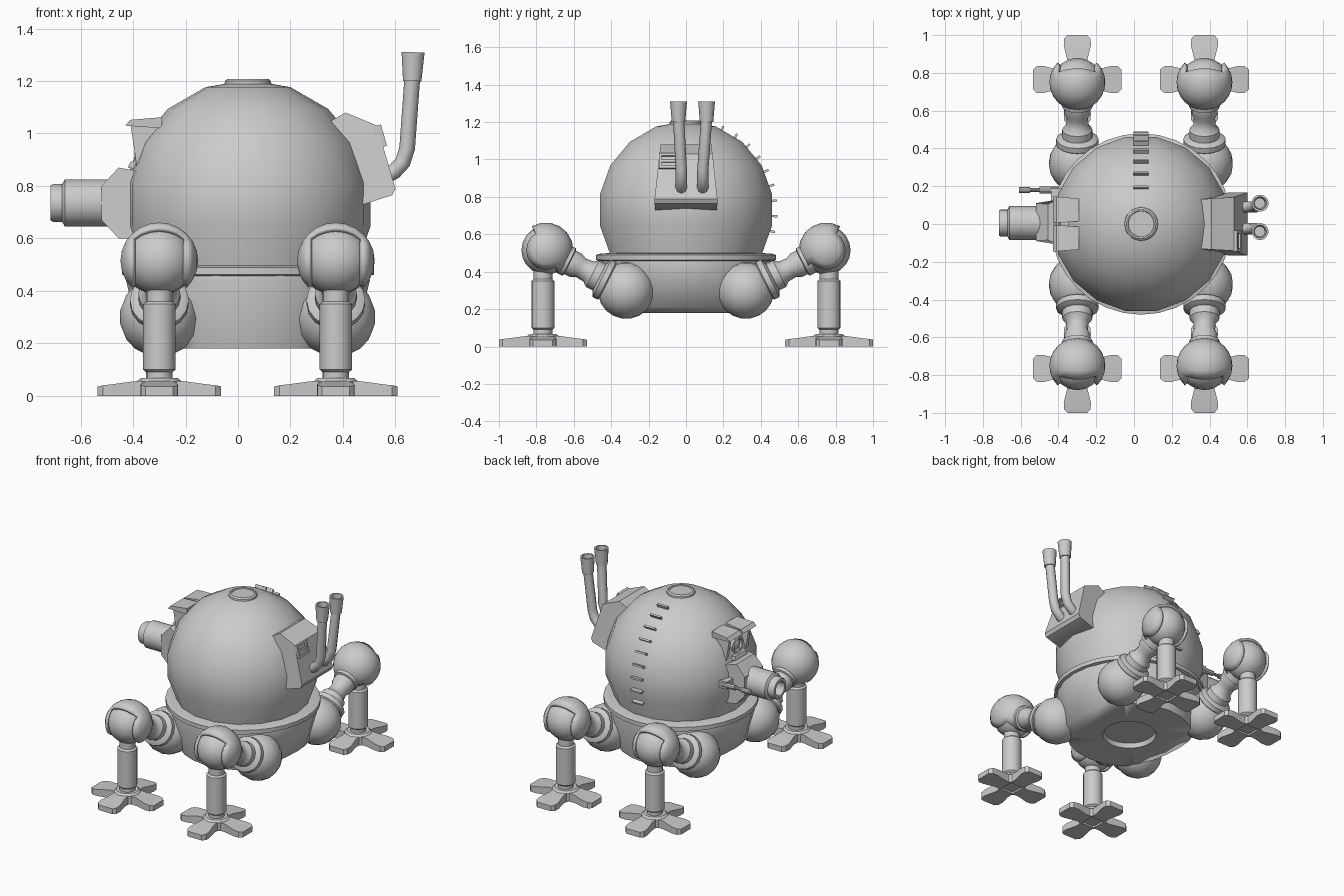
import bpy, bmesh, math
from mathutils import Vector, Matrix

if "Cube" in bpy.data.objects:
    bpy.data.objects.remove(bpy.data.objects["Cube"])

MAT = bpy.data.materials.new("plain_grey")
MAT.diffuse_color = (0.6, 0.6, 0.6, 1)
MAT.use_nodes = True
MAT.node_tree.nodes["Principled BSDF"].inputs["Base Color"].default_value = MAT.diffuse_color
CX = 0.038          # body centre in x
R = 0.475           # body radius
CZ = 0.73           # body centre height


def finish(name, bm, matrix=None, angle=35):
    bmesh.ops.remove_doubles(bm, verts=bm.verts, dist=1e-5)
    bmesh.ops.recalc_face_normals(bm, faces=bm.faces)
    me = bpy.data.meshes.new(name)
    bm.to_mesh(me)
    bm.free()
    if matrix:
        me.transform(matrix)
    me.materials.append(MAT)
    ob = bpy.data.objects.new(name, me)
    bpy.context.collection.objects.link(ob)
    bpy.ops.object.select_all(action='DESELECT')
    ob.select_set(True)
    bpy.context.view_layer.objects.active = ob
    bpy.ops.object.shade_smooth_by_angle(angle=math.radians(angle))
    return ob


def place(loc, axis=(0, 0, 1)):
    q = Vector(axis).to_track_quat('Z', 'Y')
    return Matrix.Translation(loc) @ q.to_matrix().to_4x4()


def lathe(name, profile, loc, axis=(0, 0, 1), seg=18):
    """Spin (radius, height) points about an axis."""
    bm = bmesh.new()
    vs = [bm.verts.new((r, 0, h)) for r, h in profile]
    es = [bm.edges.new(p) for p in zip(vs, vs[1:])]
    bmesh.ops.spin(bm, geom=vs + es, cent=(0, 0, 0), axis=(0, 0, 1),
                   angle=2 * math.pi, steps=seg, use_merge=True)
    return finish(name, bm, place(loc, axis))


def loft(name, pts, yc=0.0):
    """Closed xz outline, each point with its own half width in y."""
    bm = bmesh.new()
    a = [bm.verts.new((x, yc - w, z)) for x, z, w in pts]
    b = [bm.verts.new((x, yc + w, z)) for x, z, w in pts]
    bm.faces.new(a)
    bm.faces.new(b[::-1])
    for i in range(len(pts)):
        j = (i + 1) % len(pts)
        bm.faces.new((a[i], b[i], b[j], a[j]))
    return finish(name, bm)


def box(name, size, matrix):
    bm = bmesh.new()
    bmesh.ops.create_cube(bm, size=1, matrix=Matrix.Diagonal((*size, 1)))
    return finish(name, bm, matrix)


def ball(name, r, loc, axis=(0, 0, 1), seg=18, rings=10):
    bm = bmesh.new()
    bmesh.ops.create_uvsphere(bm, u_segments=seg, v_segments=rings, radius=r)
    return finish(name, bm, place(loc, axis))


# Body dome, open at the collar
arc = [math.radians(a) for a in range(90, -31, -20)]
lathe("body_dome", [(max(R * math.cos(a), 0), R * math.sin(a)) for a in arc]
      + [(0.41, -0.25)], (CX, 0, CZ))

# Collar and base tub with recessed floor
lathe("collar", [(0.40, 0.5), (0.455, 0.497), (0.48, 0.49), (0.48, 0.462), (0.45, 0.455)],
      (CX, 0, 0), seg=32)
tub = lathe("base_tub", [(0.46, 0.465), (0.465, 0.44), (0.40, 0.18), (0.17, 0.18),
                         (0.16, 0.21), (0, 0.21)], (CX, 0, 0), seg=24)
bm = bmesh.new()
bm.from_mesh(tub.data)
for s in (-1, 1):                      # sloped undersides
    cut = bmesh.ops.bisect_plane(bm, geom=bm.verts[:] + bm.edges[:] + bm.faces[:],
                                 plane_co=(CX + s * 0.28, 0, 0.18),
                                 plane_no=(s * 0.42, 0, -1), clear_outer=True)
    bmesh.ops.holes_fill(bm, edges=[e for e in cut["geom_cut"]
                                    if isinstance(e, bmesh.types.BMEdge)])
bm.to_mesh(tub.data)
bm.free()

# Top hatch
lathe("hatch_ring", [(0.09, 1.18), (0.088, 1.20), (0.078, 1.208), (0.07, 1.207),
                     (0.068, 1.203), (0, 1.206)], (CX, 0, 0), seg=20)

# Row of staples down one side
for i in range(9):
    a = math.radians(66 - i * 10)
    d = Vector((0, math.cos(a), math.sin(a)))
    box("staple", (0.08, 0.012, 0.03), place(Vector((CX, 0, CZ)) + d * 0.475, d))

# Exhaust housing
loft("exhaust_housing", [(0.34, 1.04, 0.13), (0.41, 1.08, 0.135), (0.53, 1.03, 0.142),
                         (0.60, 0.79, 0.168), (0.588, 0.765, 0.168),
                         (0.48, 0.73, 0.165), (0.36, 0.76, 0.15)])
slope = Vector((0.24, 0, 0.07)).normalized()
vent = place((0.542, -0.09, 0.99), slope)
for s in (-1, 1):                      # vent frame
    off = Matrix.Translation((0, s * 0.035, 0))
    v = Matrix.Translation((0.542, -0.09, 0.99)) @ Matrix.Rotation(math.radians(-16), 4, 'Y')
    box("vent_frame_rail", (0.03, 0.11, 0.014), v @ Matrix.Translation((0, 0, s * 0.035)))
    box("vent_frame_post", (0.03, 0.014, 0.07), v @ Matrix.Translation((0, s * 0.048, 0)))
box("vent_slat", (0.02, 0.09, 0.015), v)

# Exhaust pipes with hollow flared caps
for y0, y1 in ((-0.025, -0.04), (0.09, 0.11)):
    cu = bpy.data.curves.new("pipe_path", 'CURVE')
    cu.dimensions = '3D'
    cu.bevel_depth = 0.03
    cu.bevel_resolution = 2
    path = [(0.55, y0, 0.83), (0.595, y0, 0.855), (0.628, y0, 0.89),
            (0.645, y0, 0.945), (0.665, y1, 1.22)]
    sp = cu.splines.new('POLY')
    sp.points.add(len(path) - 1)
    for p, c in zip(sp.points, path):
        p.co = (*c, 1)
    tmp = bpy.data.objects.new("pipe_path", cu)
    bpy.context.collection.objects.link(tmp)
    bm = bmesh.new()
    bm.from_mesh(tmp.to_mesh())
    bpy.data.objects.remove(tmp)
    finish("exhaust_pipe", bm, angle=50)
    lathe("exhaust_cap", [(0, 0), (0.036, 0), (0.045, 0.11), (0.034, 0.11), (0.028, 0.04),
                          (0, 0.04)], (0.664, y1, 1.2), (0.03, 0, 1), seg=14)

# Cannon and its mount
loft("cannon_mount", [(-0.52, 0.80, 0.10), (-0.455, 0.87, 0.095), (-0.40, 0.86, 0.12),
                      (-0.31, 0.86, 0.14), (-0.31, 0.62, 0.13), (-0.40, 0.60, 0.12),
                      (-0.455, 0.60, 0.095), (-0.52, 0.67, 0.10)], 0.01)
lathe("cannon_barrel", [(0, 0), (0.09, 0), (0.09, 0.20), (0.072, 0.21), (0.072, 0.245),
                        (0.066, 0.255), (0.048, 0.255), (0.044, 0.17), (0, 0.17)],
      (-0.46, 0.005, 0.735), (-1, 0, 0), seg=20)
lathe("side_gun", [(0, 0), (0.018, 0), (0.018, 0.10), (0.010, 0.10), (0.010, 0.15),
                   (0.017, 0.15), (0.017, 0.21), (0, 0.21)],
      (-0.40, 0.18, 0.75), (-1, 0, 0), seg=10)
box("side_gun_bracket", (0.12, 0.07, 0.05), place((-0.38, 0.155, 0.75)))

# Eye with brow, cheeks and sill
lathe("eye_lens", [(0, 0), (0.055, 0), (0.055, 0.11), (0.042, 0.115), (0.038, 0.10),
                   (0.02, 0.11), (0, 0.113)], (-0.28, 0, 0.945), (-1, 0, 0), seg=16)
for s in (-1, 1):
    loft("brow_wing", [(-0.43, 1.03, 0.07), (-0.41, 1.052, 0.07), (-0.29, 1.062, 0.06),
                       (-0.29, 1.02, 0.06)], s * 0.075)
    loft("eye_cheek", [(-0.41, 1.035, 0.012), (-0.30, 1.04, 0.02), (-0.32, 0.87, 0.02),
                       (-0.385, 0.87, 0.012)], s * 0.105)
loft("eye_sill", [(-0.42, 0.87, 0.06), (-0.41, 0.892, 0.06), (-0.31, 0.91, 0.11),
                  (-0.31, 0.85, 0.11)])


def knee_shell(loc, s):
    """Ball cover with a slot facing outward and down."""
    bm = bmesh.new()
    bmesh.ops.create_uvsphere(bm, u_segments=18, v_segments=12, radius=0.148,
                              matrix=Matrix.Rotation(math.pi / 2, 4, 'Y'))
    kill = []
    for f in bm.faces:
        c = f.calc_center_median()
        a = math.degrees(math.atan2(c.z, c.y * s))
        if abs(c.x) < 0.1 and -130 < a < 62:
            kill.append(f)
    bmesh.ops.delete(bm, geom=kill, context='FACES')
    ob = finish("knee_shell", bm, Matrix.Translation(loc))
    mod = ob.modifiers.new("thickness", 'SOLIDIFY')
    mod.thickness = 0.018


# Four legs
for x in (CX - 0.338, CX + 0.335):
    for s in (-1, 1):
        hip = Vector((x, s * 0.32, 0.30))
        knee = Vector((x, s * 0.75, 0.515))
        arm = (knee - hip).normalized()
        ball("hip_ball", 0.152, hip, arm)
        lathe("arm", [(0.09, 0.10), (0.112, 0.115), (0.112, 0.145), (0.095, 0.155),
                      (0.08, 0.16), (0.08, 0.20), (0.06, 0.225), (0.056, 0.27),
                      (0.07, 0.30), (0.07, 0.335), (0.082, 0.34), (0.082, 0.40)],
              hip, arm, seg=16)
        ball("knee_ball", 0.13, knee)
        knee_shell(knee, s)
        foot = (x, s * 0.765, 0)
        lathe("shin", [(0.05, 0.06), (0.05, 0.09), (0.062, 0.10), (0.062, 0.35),
                       (0.05, 0.36), (0.05, 0.43)], foot, seg=16)
        lathe("foot_hub", [(0, 0.012), (0.062, 0.012), (0.068, 0), (0.085, 0), (0.085, 0.055),
                           (0.07, 0.068), (0, 0.068)], foot, seg=16)
        # Four flared toes
        for k in range(4):
            bm = bmesh.new()
            rows = [(0.05, 0.052, 0.058), (0.10, 0.052, 0.055), (0.18, 0.072, 0.044),
                    (0.215, 0.07, 0.04), (0.235, 0.052, 0.036)]
            grid = [[bm.verts.new(p) for p in ((r, -w, 0), (r, w, 0), (r, w, h), (r, -w, h))]
                    for r, w, h in rows]
            for a, b in zip(grid, grid[1:]):
                for i in range(4):
                    bm.faces.new((a[i], a[(i + 1) % 4], b[(i + 1) % 4], b[i]))
            bm.faces.new(grid[0])
            bm.faces.new(grid[-1])
            finish("toe", bm, Matrix.Translation(foot) @ Matrix.Rotation(k * math.pi / 2, 4, 'Z'), 20)
